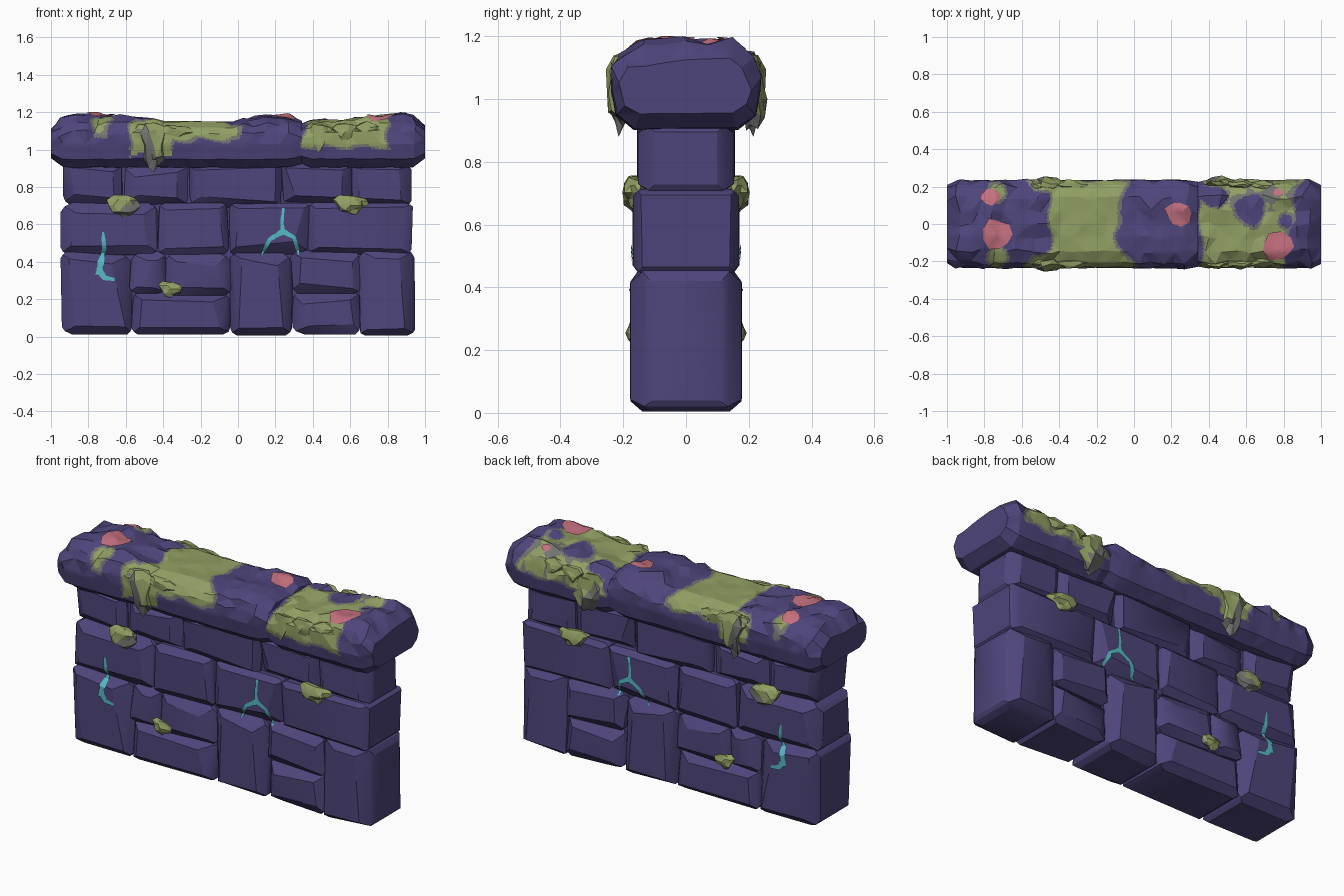
import bpy, bmesh, math, random
from mathutils import Vector, Matrix
from mathutils.bvhtree import BVHTree

random.seed(11)
U = random.uniform
if "Cube" in bpy.data.objects:
    bpy.data.objects.remove(bpy.data.objects["Cube"])


def material(name, rgb):
    m = bpy.data.materials.new(name)
    m.use_nodes = True
    m.diffuse_color = (*rgb, 1)
    m.node_tree.nodes["Principled BSDF"].inputs["Base Color"].default_value = (*rgb, 1)
    return m


STONE = material("purple stone", (0.077, 0.059, 0.198))
MOSS = material("green moss", (0.28, 0.345, 0.125))
GREY = material("grey lichen", (0.17, 0.175, 0.16))
PINK = material("pink lichen", (0.55, 0.16, 0.21))
TEAL = material("teal crack", (0.09, 0.5, 0.56))


def finish(bm, name, mats, angle=28, mirror=False):
    bmesh.ops.recalc_face_normals(bm, faces=bm.faces)
    me = bpy.data.meshes.new(name)
    for m in mats:
        me.materials.append(m)
    bm.to_mesh(me)
    bm.free()
    me.shade_smooth()
    me.set_sharp_from_angle(angle=math.radians(angle))
    ob = bpy.data.objects.new(name, me)
    bpy.context.collection.objects.link(ob)
    if mirror:
        mod = ob.modifiers.new("both sides", 'MIRROR')
        mod.use_axis = (False, True, False)
        mod.use_mirror_merge = False
    return ob


def surface(objects):
    verts, polys = [], []
    for ob in objects:
        base = len(verts)
        verts += [v.co.copy() for v in ob.data.vertices]
        polys += [[base + i for i in p.vertices] for p in ob.data.polygons]
    return BVHTree.FromPolygons(verts, polys)


# Chipped wall stones: convex hulls of unevenly cut box corners
def stone(name, x0, x1, z0, z1, depth):
    bm = bmesh.new()
    hx, hz = (x1 - x0) / 2, (z1 - z0) / 2
    for sx in (-1, 1):
        for sz in (-1, 1):
            chip = U(.8, 1.9)
            a, b, c = U(.03, .06) * chip, U(.025, .045) * chip, U(.02, .04) * chip
            k = U(0, .014)
            for sy in (-1, 1):
                for p in ((hx - k, depth - b, hz - c), (hx - a, depth, hz - c * 1.1),
                          (hx - a * .8, depth - b, hz), (hx - a * .3, depth - b * .6, hz - c * .45)):
                    bm.verts.new((sx * p[0], sy * p[1], sz * p[2]))
    hull = bmesh.ops.convex_hull(bm, input=bm.verts)
    bmesh.ops.delete(bm, geom=list({v for v in hull["geom_interior"]
                                    if isinstance(v, bmesh.types.BMVert)}), context='VERTS')
    bmesh.ops.dissolve_limit(bm, angle_limit=.03, verts=bm.verts, edges=bm.edges)
    tilt = 0 if z0 < .1 else U(-.02, .02)
    bmesh.ops.transform(bm, verts=bm.verts, matrix=Matrix.Translation(
        ((x0 + x1) / 2, 0, (z0 + z1) / 2)) @ Matrix.Rotation(tilt, 4, 'Y'))
    return finish(bm, name, [STONE], 26)


COURSES = {
    "base_stone": (.177, [(-.95, -.565, .01, .455), (-.57, -.03, .01, .24), (-.585, -.37, .23, .455),
                          (-.39, -.03, .22, .455), (-.045, .295, .005, .455), (.28, .66, .01, .25),
                          (.28, .66, .23, .46), (.64, .955, .005, .475)]),
    "middle_stone": (.169, [(-.955, -.415, .435, .72), (-.435, -.045, .44, .715),
                            (-.055, .395, .435, .715), (.37, .935, .44, .715)]),
    "upper_stone": (.154, [(-.945, -.605, .695, .925), (-.625, -.245, .695, .925),
                           (-.27, .24, .69, .93), (.22, .625, .695, .925), (.595, .935, .695, .925)]),
}
stones = []
for name, (depth, boxes) in COURSES.items():
    for i, box in enumerate(boxes):
        stones.append(stone(f"{name}_{i + 1}", *box, depth * U(.98, 1.01)))

# Solid core that closes the joints
bm = bmesh.new()
bmesh.ops.create_cube(bm, size=1, matrix=Matrix.Translation((0, 0, .5)) @ Matrix.Diagonal((1.74, .22, .86, 1)))
finish(bm, "mortar_core", [STONE])

# Capstones: lofted rounded section with a craggy top
HALF = [(0, .905), (.165, .905), (.222, .95), (.236, 1.03), (.23, 1.09), (.205, 1.135),
        (.145, 1.17), (.07, 1.172), (0, 1.17)]
RING = HALF + [(-y, z) for y, z in HALF[-2:0:-1]]


def moss_amount(p):
    side = abs(p.y)
    wave = .02 * math.sin(p.y * 22 + 1) + .012 * math.sin(p.x * 31 + p.z * 40)
    if p.x < .337:
        edge = max(0, side - .06)
        band = min(p.x + .43 + edge * .3, -.09 + edge * .5 - p.x, p.z - 1.07) + wave
        drip = min(.1 - abs(p.x + .46), p.z - .98, side - .15) + wave
        spots = min(.055 - math.hypot(p.x + .73, side - .17), p.z - 1.08) + wave * .4
        return max(band, drip, spots)
    holes = min(math.hypot(p.x - .61, p.y - .06) - .09, math.hypot(p.x - .42, p.y - .14) - .06,
                math.hypot(p.x - .8, p.y - .02) - .06)
    return min(p.x - .36, .84 + p.y * .25 - p.x, p.z - 1.03, holes) + wave


def capstone(name, x0, x1, crest):
    bm = bmesh.new()
    n = round((x1 - x0) / .062)
    rings = []
    for i in range(n + 1):
        x = x0 + (x1 - x0) * i / n
        d = min(min(x - x0, x1 - x) / .1, 1)
        # joint ends stay squarer than the wall ends
        low = .6 if abs(x) > .6 else .82
        s = low + (1 - low) * math.sqrt(1 - (1 - d) ** 2)
        a, b = next((a, b) for a, b in zip(crest, crest[1:]) if x <= b[0] + .001)
        top = a[1] + (b[1] - a[1]) * (x - a[0]) / (b[0] - a[0])
        rough = .006 if -.4 < x < -.02 else .019
        ring = []
        for y, z in RING:
            z += top * max(0, (z - 1.05) / .12)
            j = rough if z > 1.07 else .004
            jx = U(-j, j) if 0 < i < n else 0
            ring.append(bm.verts.new((x + jx, y * (.7 + .3 * s) + U(-j, j) * .7,
                                      1.03 + (z - 1.03) * s + U(-j, j * .7))))
        rings.append(ring)
    for a, b in zip(rings, rings[1:]):
        for k in range(len(RING)):
            m = (k + 1) % len(RING)
            bm.faces.new((a[k], a[m], b[m], b[k]))
    bm.faces.new(rings[0])
    bm.faces.new(rings[-1])
    bmesh.ops.triangulate(bm, faces=bm.faces)
    bmesh.ops.subdivide_edges(bm, edges=bm.edges, cuts=4, use_grid_fill=True)
    for f in bm.faces:
        c = f.calc_center_median()
        m = moss_amount(c)
        f.material_index = 1 if m > .006 else 2 if m > -.008 and c.z > 1.0 else 0
        # weathered back corner of the left capstone
        if m > 0 and c.x > .6 and c.y > .07 and math.sin(c.x * 45) + math.sin(c.y * 50) > 0:
            f.material_index = 2
    return finish(bm, name, [STONE, MOSS, GREY], 22)


caps = [
    capstone("capstone_right", -1, .341, [(-1, -.01), (-.85, .01), (-.62, .008), (-.42, -.02),
                                          (-.02, -.024), (.12, .006), (.24, .014), (.35, 0)]),
    capstone("capstone_left", .333, 1, [(.33, -.02), (.55, -.014), (.75, .006), (.88, .02), (1, .01)]),
]


# Crumpled moss tufts hanging on the faces, partly grey towards one lower side
def tuft(name, x, y, z, rx, ry, rz, grey_side, limit, mirror=True):
    bm = bmesh.new()
    bmesh.ops.create_icosphere(bm, subdivisions=2, radius=1)
    for v in bm.verts:
        r = U(.7, 1.2)
        # narrower towards the hanging tip
        w = .78 + .28 * v.co.z
        v.co = Vector((x + v.co.x * r * rx * w, y + v.co.y * r * ry, z + v.co.z * r * rz))
    for f in bm.faces:
        c = f.calc_center_median()
        side = (c.x - x) / rx * grey_side - .7 * (c.z - z) / rz
        f.material_index = 1 if side > limit else 0
    finish(bm, name, [MOSS, GREY], 15, mirror)


TUFTS = [(-.61, -.163, .7, .125, .037, .062, 1, .15), (.6, -.163, .702, .12, .037, .055, -1, .6),
         (-.36, -.168, .255, .08, .022, .042, 1, .7), (-.45, -.215, 1.02, .09, .042, .12, -1, -.05),
         (-.5, -.2, 1.09, .07, .04, .05, -1, .2), (-.33, -.212, 1.09, .11, .03, .045, -1, 1),
         (.44, -.21, 1.06, .08, .035, .075, -1, .8), (.57, -.212, 1.09, .1, .03, .055, 1, 1),
         (.69, -.205, 1.1, .08, .03, .045, 1, .8), (.47, .215, 1.0, .1, .04, .1, -1, -.1, False)]
for i, t in enumerate(TUFTS):
    tuft(f"moss_tuft_{i + 1}", *t)

# Glowing cracks laid on the stone faces as tapering ribbons
wall = surface(stones)


def crack(name, path, width):
    bm = bmesh.new()
    pts = [Vector(p) for p in path]
    line = [a.lerp(b, k / 4) for a, b in zip(pts, pts[1:]) for k in range(4)] + [pts[-1]]
    prev = None
    for i, p in enumerate(line):
        d = (line[min(i + 1, len(line) - 1)] - line[max(i - 1, 0)]).normalized()
        w = width * (1.1 - .75 * i / len(line)) * U(.8, 1.2)
        pair = []
        for s in (-1, 1):
            q = p + Vector((-d.y, d.x)) * w * s
            hit = wall.ray_cast(Vector((q.x, -1, q.y)), Vector((0, 1, 0)))[0]
            pair.append(bm.verts.new((q.x, (hit.y if hit else -.165) - .006, q.y)))
        if prev:
            bm.faces.new((prev[0], prev[1], pair[1], pair[0]))
        prev = pair
    finish(bm, name, [TEAL], mirror=True)


crack("end_crack_upper", [(-.745, .33), (-.735, .39), (-.715, .47), (-.722, .56)], .017)
crack("end_crack_lower", [(-.745, .36), (-.715, .315), (-.66, .305)], .016)
crack("middle_crack_up", [(.24, .55), (.235, .61), (.243, .69)], .013)
crack("middle_crack_right", [(.235, .565), (.3, .53), (.325, .44)], .014)
crack("middle_crack_left", [(.245, .565), (.17, .52), (.125, .435)], .013)

# Pink lichen patches draped on the capstone tops
roof = surface(caps)


def patch(name, x, y, rx, ry):
    bm = bmesh.new()
    n, rows = 9, []
    shape = [U(.8, 1.2) for _ in range(n)]
    for r in (.001, .25, .5, .75, 1):
        row = []
        for k in range(n):
            a = math.tau * k / n
            px, py = x + rx * r * shape[k] * math.cos(a), y + ry * r * shape[k] * math.sin(a)
            hit = roof.ray_cast(Vector((px, py, 2)), Vector((0, 0, -1)))[0]
            row.append(bm.verts.new((px, py, (hit.z if hit else 1.15) + .008)))
        rows.append(row)
    for a, b in zip(rows, rows[1:]):
        for k in range(n):
            m = (k + 1) % n
            bm.faces.new((a[k], b[k], b[m], a[m]))
    bmesh.ops.triangulate(bm, faces=bm.faces)
    finish(bm, name, [PINK])


for i, p in enumerate([(-.73, -.055, .08, .085), (-.77, .15, .055, .045), (.24, .055, .07, .065),
                       (.77, -.12, .085, .07), (.77, .17, .025, .02)]):
    patch(f"lichen_patch_{i + 1}", *p)
